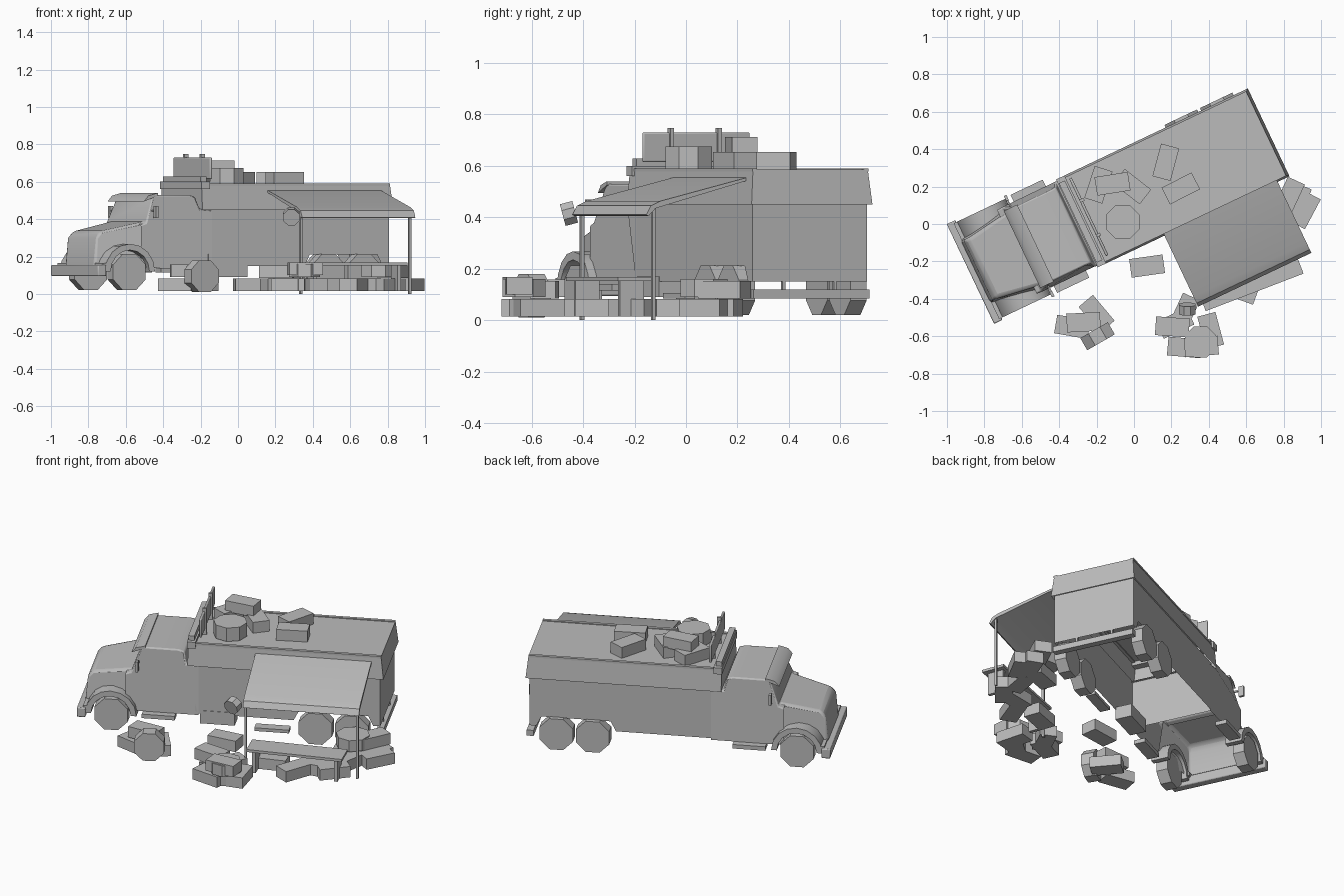
import bpy, bmesh, math
from mathutils import Matrix, Vector

old = bpy.data.objects.get("Cube")
if old:
    bpy.data.objects.remove(old)

grey = bpy.data.materials.new("plain_grey")
grey.use_nodes = True
grey.diffuse_color = (0.5, 0.5, 0.5, 1)
grey.node_tree.nodes["Principled BSDF"].inputs["Base Color"].default_value = (0.5, 0.5, 0.5, 1)

# Truck frame: x runs from the bumper to the tail, y across
TRUCK = Matrix.Translation((-0.87, -0.265, 0)) @ Matrix.Rotation(math.radians(25.4), 4, 'Z')
WORLD = Matrix.Identity(4)
made = []


def finish(name, bm, frame, bevel=0, opening=None):
    """Store the mesh; opening(normal, centre) picks faces to leave out of a shell."""
    bmesh.ops.recalc_face_normals(bm, faces=bm.faces)
    if opening:
        bm.normal_update()
        gone = [f for f in bm.faces if opening(f.normal, f.calc_center_median())]
        bmesh.ops.delete(bm, geom=gone, context='FACES')
    mesh = bpy.data.meshes.new(name)
    bm.to_mesh(mesh)
    bm.free()
    mesh.materials.append(grey)
    ob = bpy.data.objects.new(name, mesh)
    ob.matrix_world = frame
    bpy.context.scene.collection.objects.link(ob)
    if bevel:
        mod = ob.modifiers.new("Bevel", 'BEVEL')
        mod.width, mod.segments = bevel, 2
    made.append(ob)
    return ob


def block(name, x, y, z, frame=TRUCK, bevel=0, opening=None):
    """Box from (min, max) ranges."""
    bm = bmesh.new()
    bmesh.ops.create_cube(bm, size=1)
    for v in bm.verts:
        v.co = Vector([(r[0] + r[1]) / 2 + c * (r[1] - r[0]) for c, r in zip(v.co, (x, y, z))])
    return finish(name, bm, frame, bevel, opening)


def extrude(name, profile, half=None, bevel=0, y0=None, frame=TRUCK, opening=None):
    """Side profile in x-z; half(x, z) gives the half width, or y0 the fixed range."""
    bm = bmesh.new()
    rings = []
    for i in (0, 1):
        rings.append([bm.verts.new((x, y0[i] if y0 else (2 * i - 1) * half(x, z), z))
                      for x, z in profile])
    n = len(profile)
    bm.faces.new(rings[0])
    bm.faces.new(rings[1])
    for i in range(n):
        j = (i + 1) % n
        bm.faces.new((rings[0][i], rings[0][j], rings[1][j], rings[1][i]))
    return finish(name, bm, frame, bevel, opening)


def drum(name, centre, radius, depth, frame=TRUCK, turn=WORLD, sides=8):
    bm = bmesh.new()
    bmesh.ops.create_cone(bm, cap_ends=True, segments=sides, radius1=radius, radius2=radius, depth=depth)
    m = Matrix.Translation(centre) @ turn @ Matrix.Rotation(math.pi / sides, 4, 'Z')
    bmesh.ops.transform(bm, matrix=m, verts=bm.verts)
    return finish(name, bm, frame)


# Cargo body with raised wheel arches and upper band, open underneath
extrude("cargo_body", [(.67, .15), (1.24, .15), (1.27, .21), (1.67, .21), (1.7, .15), (1.74, .15),
                       (1.74, .46), (.67, .46)], lambda x, z: .247,
        opening=lambda n, c: abs(n.z) > .3)
band = block("cargo_upper_band", (.63, 1.76), (-.26, .26), (.45, .585),
             opening=lambda n, c: n.z < -.9)
for v in band.data.vertices:
    if v.co.z > .5:
        v.co.y *= .95
        v.co.x -= .015 if v.co.x > 1 else 0
for side in (-1, 1):
    lo, hi = sorted((side * .23, side * .25))
    block("roof_edge", (.65, 1.745), (lo, hi), (.578, .59))

# Headboard with stepped ends
block("headboard_base", (.625, .675), (-.26, .26), (.56, .6))
block("headboard_step", (.63, .665), (-.235, .235), (.6, .628))
block("headboard_panel", (.69, .705), (-.225, .235), (.615, .73), bevel=.006)
for y in (-.105, .1):
    block("headboard_post", (.69, .715), (y - .008, y + .008), (.58, .748))

# Cab and hood, open underneath and towards each other
extrude("cab", [(.27, .14), (.69, .14), (.69, .45), (.62, .455), (.605, .52), (.57, .53),
                (.37, .53), (.35, .515), (.30, .38), (.27, .37)],
        lambda x, z: .248 if z < .46 else .222, bevel=.008,
        opening=lambda n, c: n.z < -.9 or (abs(n.x) > .9 and c.z < .35))
extrude("hood", [(.025, .15), (.04, .3), (.065, .335), (.32, .39), (.33, .15)],
        lambda x, z: (.18 + .2 * x) * (.88 if z > .32 else 1), bevel=.015,
        opening=lambda n, c: n.z < -.9 or n.x > .9)
extrude("windshield_visor", [(.30, .495), (.325, .525), (.38, .54), (.38, .525)], lambda x, z: .228)
block("front_bumper", (-.005, .045), (-.295, .295), (.095, .155), bevel=.006)

# Mirrors, fenders, wheels, steps
for side in (-1, 1):
    def span(a, b):
        return sorted((side * a, side * b))
    block("mirror", (.335, .35), span(.27, .30), (.405, .47))
    block("mirror_arm", (.34, .348), span(.23, .28), (.44, .45))
    arc = [math.pi * k / 8 for k in range(9)]
    ring = [(.19 + r * math.cos(a), .12 + r * math.sin(a))
            for r, row in ((.148, arc), (.115, arc[::-1])) for a in row]
    extrude("front_fender", ring, y0=span(.18, .283))
    block("fender_nose", (.03, .07), span(.17, .283), (.14, .165))
    for x in (.19, 1.37, 1.58):
        drum("wheel", (x, side * .24, .117), .104, .07, turn=Matrix.Rotation(math.pi / 2, 4, 'X'))
    block("cab_step", (.37, .56), span(.22, .29), (.115, .14))
block("side_locker", (.70, .90), (-.25, -.15), (.09, .17))
block("side_plank", (1.02, 1.22), (-.29, -.23), (.085, .105))
block("rear_bumper", (1.715, 1.755), (-.25, .25), (.085, .12))
for y in (-.11, .11):
    block("bumper_bracket", (1.725, 1.738), (y - .006, y + .006), (.11, .17))

# Awning: sloping sheet with a drooping front lip, rotated so its profile runs sideways
side_on = TRUCK @ Matrix.Rotation(-math.pi / 2, 4, 'Z')
extrude("awning_sheet", [(.245, .555), (.62, .463), (.66, .445), (.68, .41), (.67, .405),
                         (.64, .435), (.245, .543)], y0=(1.02, 1.69), frame=side_on)
for x in (1.03, 1.675):
    block("awning_post", (x - .007, x + .007), (-.65, -.636), (0, .44))
drum("awning_lantern", (.285, -.455, .415), .047, .05, WORLD,
     Matrix.Rotation(math.radians(105), 4, 'X'))


# Crates: x, y, base height, turn in degrees
def crate(x, y, z, deg):
    frame = Matrix.Translation((x, y, z)) @ Matrix.Rotation(math.radians(deg), 4, 'Z')
    block("crate", (-.09, .09), (-.05, .05), (0, .068), frame)


for spot in [(-.19, .21, .585, 72), (-.01, .2, .585, -38), (-.115, .215, .645, 9), (.17, .33, .585, 75),
             (.25, .19, .585, 27)]:
    crate(*spot)
drum("roof_drum", (-.06, .01, .632), .098, .085, WORLD)

for spot in [(.07, -.225, .015, 8), (-.33, -.55, .015, -10), (-.27, -.525, .09, 3), (-.2, -.48, .015, -50),
             (.205, -.55, .085, -4), (.22, -.53, .015, 25), (.27, -.47, .015, 65),
             (.27, -.66, .015, -5), (.41, -.57, .015, 105), (.36, -.62, .015, 40),
             (.36, -.655, .1, 5), (.87, .12, .015, 68), (.912, .075, .015, 62), (.83, .15, .085, 65),
             (.45, -.3, .015, 20), (.62, -.33, .015, 70), (.70, -.22, .015, 10),
             (.8, -.2, .015, 50), (.8, -.05, .015, 80), (.74, .06, .015, 20)]:
    crate(*spot)
drum("stacked_drum", (.355, -.63, .125), .09, .07, WORLD)
drum("side_drum", (.75, .07, .125), .098, .07, WORLD)

# Spare wheel standing on the ground
drum("spare_wheel", (-.195, -.6, .095), .092, .075, WORLD,
     Matrix.Rotation(math.radians(30), 4, 'Z') @ Matrix.Rotation(math.pi / 2, 4, 'X'))

# Low table under the awning
bench = Matrix.Translation((.62, -.3, 0)) @ Matrix.Rotation(math.radians(21), 4, 'Z')
block("table_top", (-.28, .28), (-.07, .07), (.152, .168), bench)
for x in (-.24, .24):
    block("table_leg", (x - .01, x + .01), (-.05, .05), (.015, .155), bench)

# Soft shading with sharp edges kept
for ob in made:
    ob.select_set(True)
bpy.context.view_layer.objects.active = made[0]
bpy.ops.object.shade_smooth_by_angle(angle=math.radians(35))
